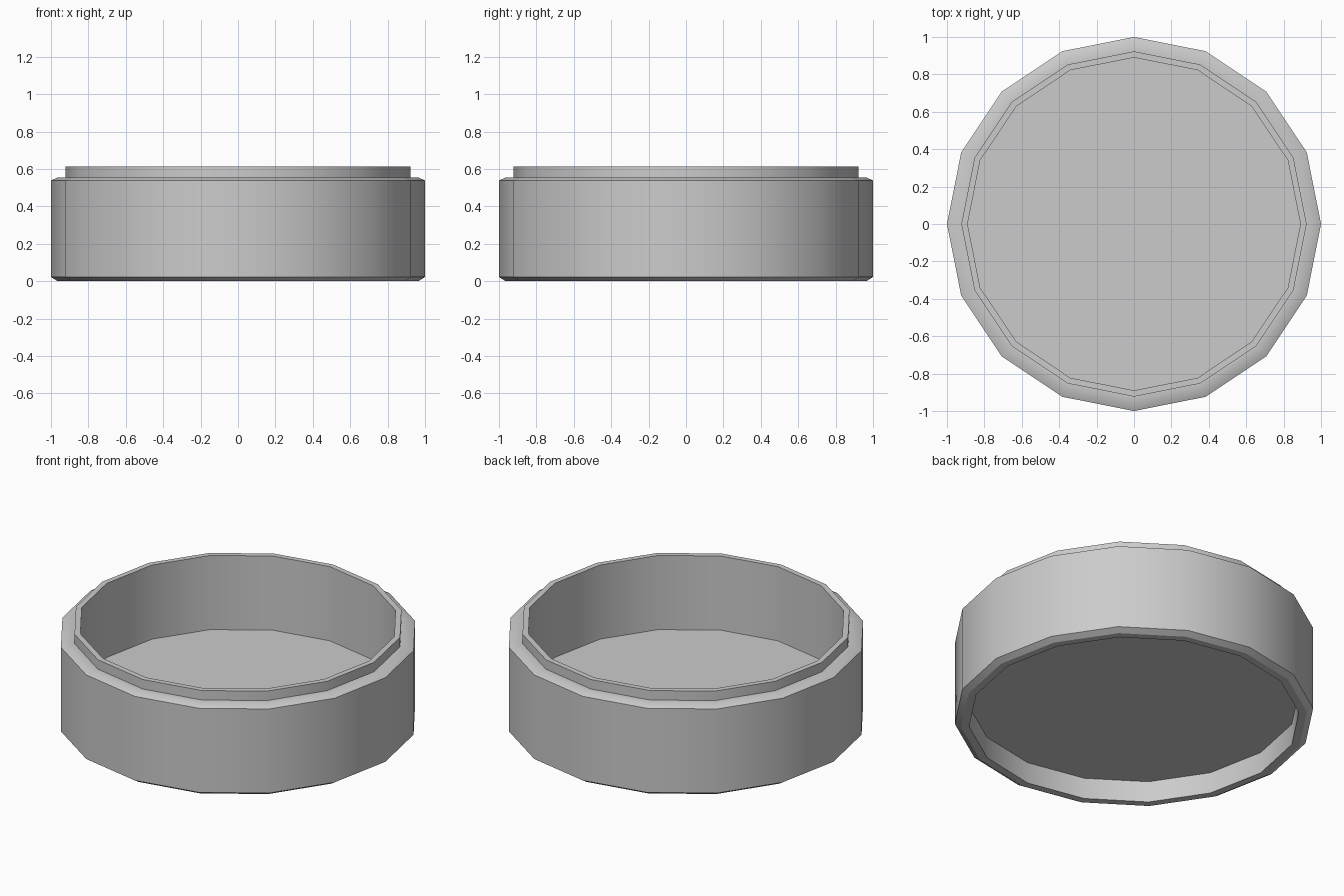
import bpy, bmesh, math

SIDES = 16

cube = bpy.data.objects.get("Cube")
if cube:
    bpy.data.objects.remove(cube, do_unlink=True)


def make_material(name, colour):
    mat = bpy.data.materials.new(name)
    mat.use_nodes = True
    mat.diffuse_color = colour
    mat.node_tree.nodes["Principled BSDF"].inputs["Base Color"].default_value = colour
    return mat


def lathe(name, profile, mat):
    """Turn an open profile of (radius, z) around z and cap both ends."""
    bm = bmesh.new()
    rings = []
    for r, z in profile:
        angles = [2 * math.pi * i / SIDES for i in range(SIDES)]
        rings.append([bm.verts.new((r * math.cos(a), r * math.sin(a), z)) for a in angles])
    for low, high in zip(rings, rings[1:]):
        for i in range(SIDES):
            j = (i + 1) % SIDES
            bm.faces.new((low[i], low[j], high[j], high[i]))
    bm.faces.new(rings[0])
    bm.faces.new(rings[-1])
    bmesh.ops.recalc_face_normals(bm, faces=bm.faces)
    mesh = bpy.data.meshes.new(name)
    bm.to_mesh(mesh)
    bm.free()
    mesh.materials.append(mat)
    obj = bpy.data.objects.new(name, mesh)
    bpy.context.collection.objects.link(obj)
    bpy.ops.object.select_all(action="DESELECT")
    obj.select_set(True)
    bpy.context.view_layer.objects.active = obj
    bpy.ops.object.shade_smooth_by_angle(angle=math.radians(30))
    return obj


grey = make_material("plain grey", (0.6, 0.6, 0.6, 1))

# Round tray: recessed underside, bevelled wall, stacking lip and inner floor
lathe("round_tray", [
    (0.92, 0.13), (0.92, 0),        # underside recess
    (0.965, 0), (1, 0.022),         # foot and lower bevel
    (1, 0.538), (0.965, 0.554),     # outer wall and upper bevel
    (0.923, 0.554), (0.923, 0.612), # shoulder and lip
    (0.89, 0.612), (0.89, 0.157),   # lip top and inner wall down to the floor
], grey)
